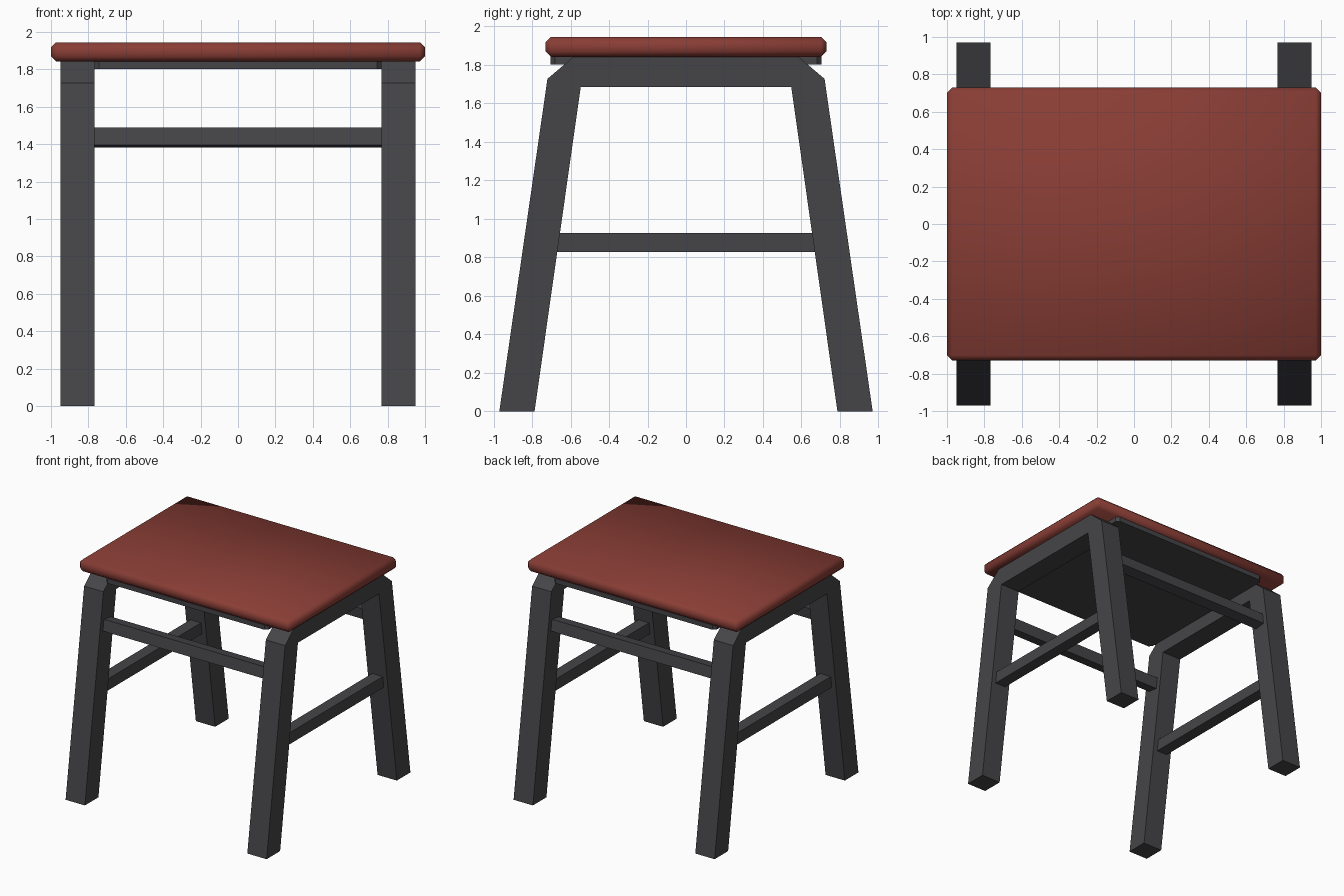
import bpy
import bmesh
import math
from mathutils import Matrix

if "Cube" in bpy.data.objects:
    bpy.data.objects.remove(bpy.data.objects["Cube"])


def material(name, rgb):
    m = bpy.data.materials.new(name)
    m.diffuse_color = (*rgb, 1.0)
    m.use_nodes = True
    m.node_tree.nodes["Principled BSDF"].inputs["Base Color"].default_value = m.diffuse_color
    return m


RED = material("dull red", (0.25, 0.047, 0.036))
GREY = material("charcoal grey", (0.06, 0.058, 0.065))


def finish(name, bm, mat):
    bmesh.ops.recalc_face_normals(bm, faces=bm.faces)
    me = bpy.data.meshes.new(name)
    bm.to_mesh(me)
    bm.free()
    me.materials.append(mat)
    ob = bpy.data.objects.new(name, me)
    bpy.context.collection.objects.link(ob)
    return ob


def box(name, centre, size, mat, tilt=0.0, bevel=0.0, upright_only=False):
    bm = bmesh.new()
    bmesh.ops.create_cube(bm, size=1.0, matrix=Matrix.Diagonal((*size, 1.0)))
    if bevel:
        edges = [e for e in bm.edges if not upright_only
                 or abs(e.verts[0].co.z - e.verts[1].co.z) > 1e-4]
        bmesh.ops.bevel(bm, geom=edges, offset=bevel, segments=1,
                        affect='EDGES')
    bmesh.ops.transform(bm, verts=bm.verts, matrix=Matrix.Translation(centre)
                        @ Matrix.Rotation(tilt, 4, 'X'))
    return finish(name, bm, mat)


# Seat board with softened edges
seat = box("seat", (0, 0, 1.8935), (2.0, 1.46, 0.103), RED, bevel=0.028)
for p in seat.data.polygons:
    p.use_smooth = True

# Plate under the seat, upright corners cut off
box("seat_support_plate", (0, 0, 1.8225), (1.535, 1.41, 0.041), GREY,
    bevel=0.025, upright_only=True)

# Side frames: two splayed legs joined by a top bar, one extruded profile
half = [(0.97, 0.0), (0.72, 1.728), (0.585, 1.842)]
inner = [(0.547, 1.686), (0.787, 0.0)]
profile = (half + [(-y, z) for y, z in reversed(half)]
           + [(-y, z) for y, z in reversed(inner)] + inner)

for side, s in (("left", -1), ("right", 1)):
    bm = bmesh.new()
    face = bm.faces.new([bm.verts.new((s * 0.767, y, z)) for y, z in profile])
    ext = bmesh.ops.extrude_face_region(bm, geom=[face])
    moved = [v for v in ext["geom"] if isinstance(v, bmesh.types.BMVert)]
    bmesh.ops.translate(bm, verts=moved, vec=(s * 0.182, 0, 0))
    finish(side + "_leg_frame", bm, GREY)
    # Low bar between the front and back legs
    box(side + "_stretcher", (s * 0.858, 0, 0.878), (0.1, 1.42, 0.098), GREY)

# High bars between left and right legs, leaning with the legs
lean = math.atan2(0.25, 1.728)
for end, s in (("front", -1), ("back", 1)):
    box(end + "_stretcher", (0, s * 0.672, 1.436), (1.6, 0.096, 0.096), GREY,
        tilt=s * lean)
